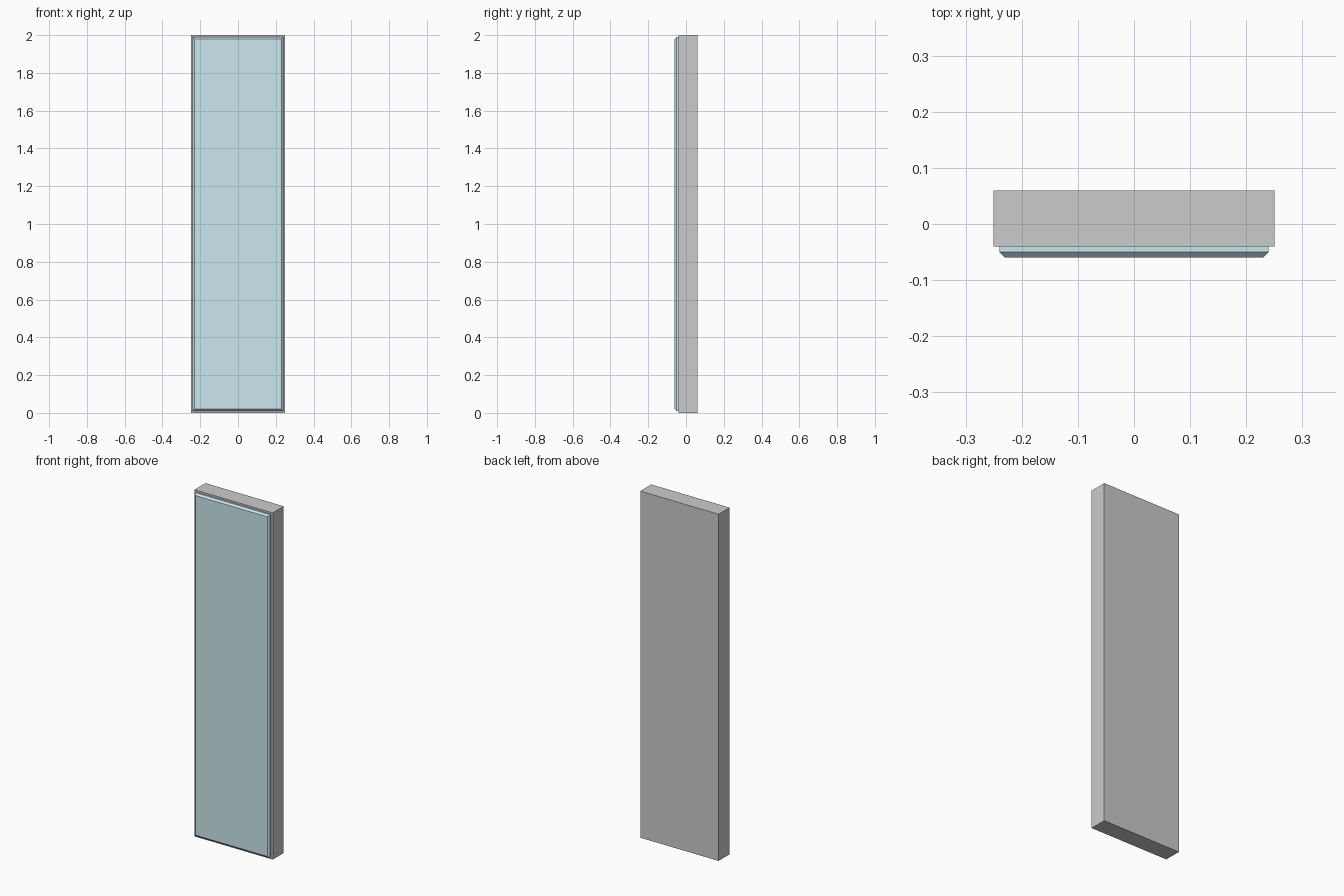
import bpy
import bmesh

if "Cube" in bpy.data.objects:
    bpy.data.objects.remove(bpy.data.objects["Cube"])


def add_box(name, lo, hi):
    bm = bmesh.new()
    bmesh.ops.create_cube(bm, size=1)
    for v in bm.verts:
        v.co = [l + (c + 0.5) * (h - l) for c, l, h in zip(v.co, lo, hi)]
    mesh = bpy.data.meshes.new(name)
    bm.to_mesh(mesh)
    bm.free()
    obj = bpy.data.objects.new(name, mesh)
    bpy.context.collection.objects.link(obj)
    return obj


# Plain slab behind the panel
add_box("backing_slab", (-0.25, -0.04, 0), (0.25, 0.06, 2))

# Tinted front panel, inset from the slab edges
panel = add_box("front_panel", (-0.24, -0.06, 0.01), (0.24, -0.04, 1.99))

# Chamfer around the front face only
bm = bmesh.new()
bm.from_mesh(panel.data)
front = [e for e in bm.edges if all(v.co.y < -0.055 for v in e.verts)]
bmesh.ops.bevel(bm, geom=front, offset=0.01, offset_type='OFFSET',
                segments=1, affect='EDGES')
bm.to_mesh(panel.data)
bm.free()

# Pale blue panel colour
tint = bpy.data.materials.new("pale_blue")
tint.diffuse_color = (0.6, 0.8, 0.85, 1)
tint.use_nodes = True
tint.node_tree.nodes["Principled BSDF"].inputs["Base Color"].default_value = tint.diffuse_color
panel.data.materials.append(tint)
